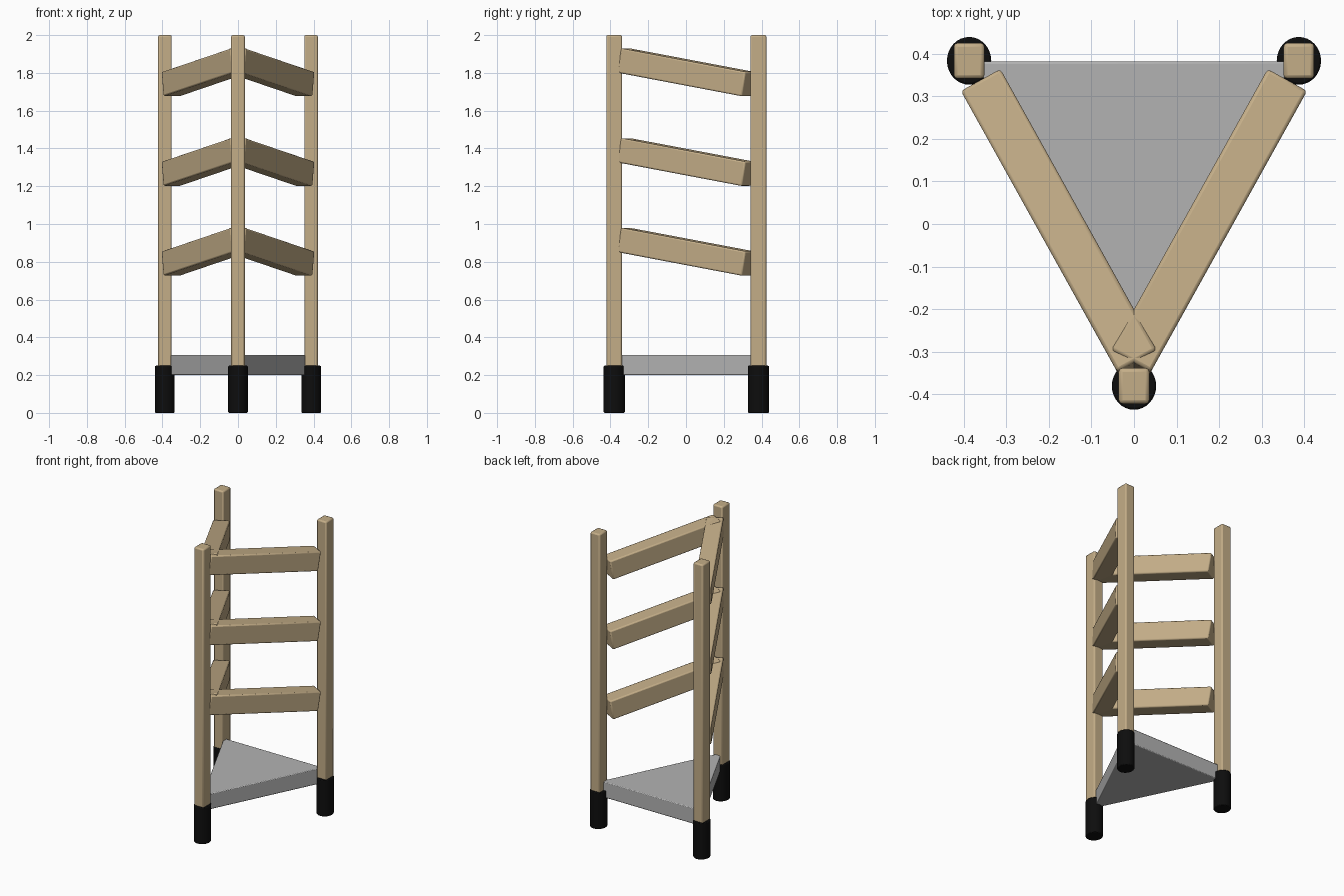
import bpy
import bmesh
import math
from mathutils import Matrix, Vector

cube = bpy.data.objects.get("Cube")
if cube:
    bpy.data.objects.remove(cube, do_unlink=True)


def material(name, color):
    mat = bpy.data.materials.new(name)
    mat.use_nodes = True
    mat.diffuse_color = color
    bsdf = mat.node_tree.nodes["Principled BSDF"]
    bsdf.inputs["Base Color"].default_value = color
    return mat


wood = material("pale wood", (0.55, 0.42, 0.245, 1))
grey = material("grey panel", (0.45, 0.45, 0.45, 1))
black = material("black rubber", (0.004, 0.004, 0.004, 1))


def finish(name, bm, mat, bevel, segments=2):
    """Turn a bmesh into an object with softened edges."""
    bmesh.ops.recalc_face_normals(bm, faces=bm.faces)
    mesh = bpy.data.meshes.new(name)
    bm.to_mesh(mesh)
    bm.free()
    mesh.materials.append(mat)
    obj = bpy.data.objects.new(name, mesh)
    bpy.context.collection.objects.link(obj)
    mod = obj.modifiers.new("soft edges", "BEVEL")
    mod.width = bevel
    mod.segments = segments
    mod.limit_method = "ANGLE"
    mod.angle_limit = math.radians(40)
    bpy.ops.object.select_all(action="DESELECT")
    obj.select_set(True)
    bpy.context.view_layer.objects.active = obj
    bpy.ops.object.shade_smooth_by_angle(angle=math.radians(35))
    return obj


def box(name, size, matrix, mat, bevel):
    bm = bmesh.new()
    bmesh.ops.create_cube(bm, size=1, matrix=matrix @ Matrix.Diagonal((*size, 1)))
    return finish(name, bm, mat, bevel)


# Posts and rubber feet at the three corners
corners = {"front": (0, -0.38), "back_left": (0.387, 0.383), "back_right": (-0.387, 0.383)}
for name, (x, y) in corners.items():
    box(name + "_post", (0.072, 0.084, 1.78), Matrix.Translation((x, y, 1.11)), wood, 0.009)
    bm = bmesh.new()
    bmesh.ops.create_cone(
        bm, cap_ends=True, segments=32, radius1=1, radius2=1, depth=1,
        matrix=Matrix.Translation((x, y, 0.125)) @ Matrix.Diagonal((0.052, 0.056, 0.25, 1)))
    finish(name + "_foot", bm, black, 0.005)

# Sloping rails, three on each side, rising towards the front post
for side, label in ((1, "left"), (-1, "right")):
    heading = Vector((-side * 0.486, -0.874, 0)).normalized()
    along = heading * math.cos(math.radians(9.4))
    along.z = math.sin(math.radians(9.4))
    across = Vector((0, 0, 1)).cross(along).normalized()
    turn = Matrix((along, across, along.cross(across))).transposed().to_4x4()
    for i, level in enumerate(("lower", "middle", "upper")):
        place = Matrix.Translation((side * 0.172, 0, 0.853 + i * 0.475))
        box(f"{level}_{label}_rail", (0.765, 0.106, 0.131), place @ turn, wood, 0.008)

# Triangular shelf between the posts
bm = bmesh.new()
verts = [bm.verts.new((x, y, 0.2)) for x, y in ((-0.372, 0.381), (0, -0.38), (0.372, 0.381))]
base = bm.faces.new(verts)
top = bmesh.ops.extrude_face_region(bm, geom=[base])
bmesh.ops.translate(bm, vec=(0, 0, 0.107),
                    verts=[v for v in top["geom"] if isinstance(v, bmesh.types.BMVert)])
finish("triangular_shelf", bm, grey, 0.005)
